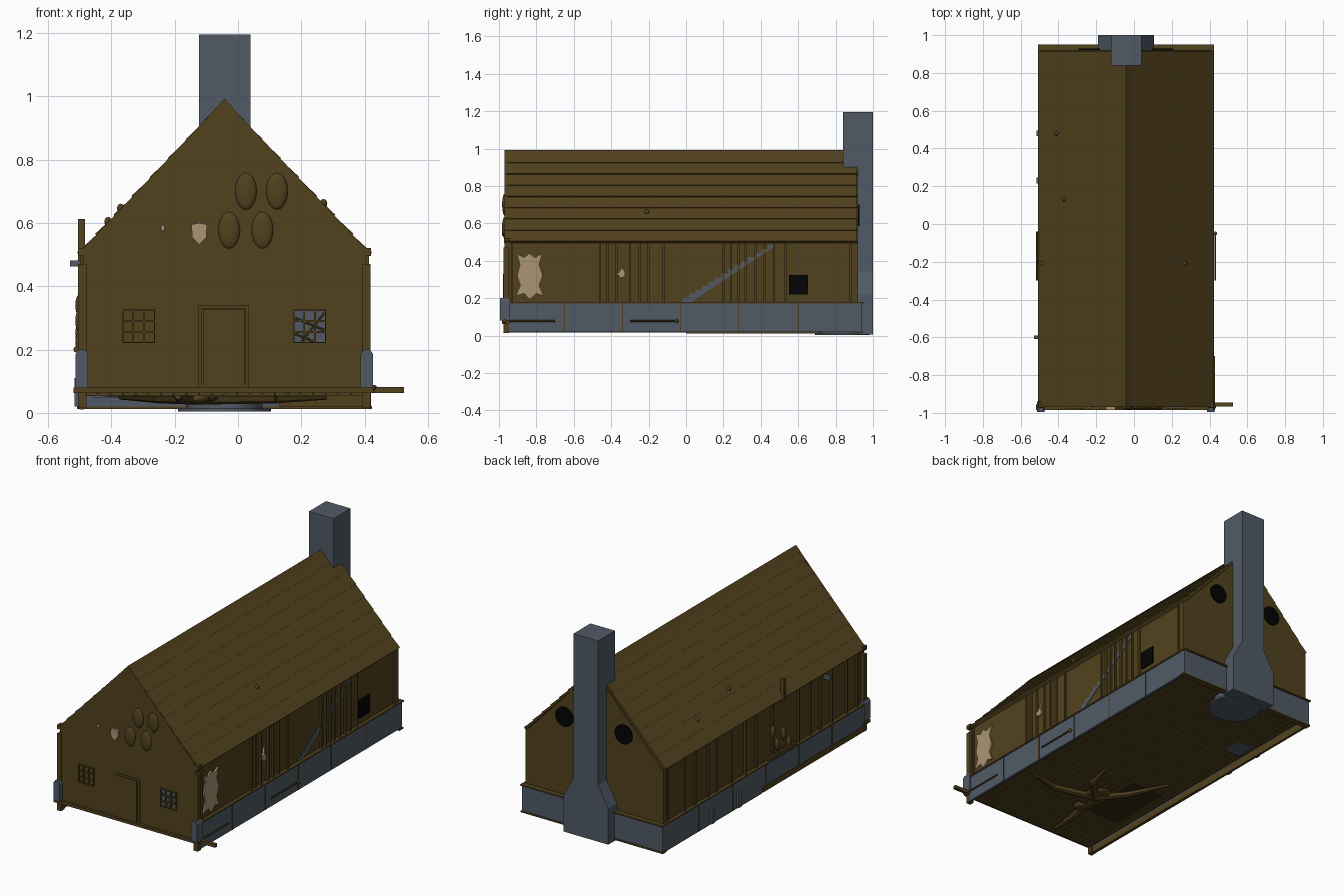
import bpy, bmesh, math
from mathutils import Vector

old = bpy.data.objects.get("Cube")
if old:
    bpy.data.objects.remove(old, do_unlink=True)


def material(name, rgb):
    m = bpy.data.materials.new(name)
    m.use_nodes = True
    m.diffuse_color = (*rgb, 1)
    m.node_tree.nodes["Principled BSDF"].inputs["Base Color"].default_value = (*rgb, 1)
    return m


WOOD = material("brown wood", (0.083, 0.0535, 0.0125))
SHADE = material("dark floor opening", (0.035, 0.022, 0.005))
STONE = material("blue grey stone", (0.082, 0.102, 0.131))
HIDE = material("pale hide", (0.4, 0.297, 0.175))
BLACK = material("black opening", (0.001, 0.001, 0.001))


def finish(name, bm, mat, smooth=False):
    bmesh.ops.recalc_face_normals(bm, faces=bm.faces)
    me = bpy.data.meshes.new(name)
    bm.to_mesh(me)
    bm.free()
    me.materials.append(mat)
    for p in me.polygons:
        p.use_smooth = smooth
    ob = bpy.data.objects.new(name, me)
    bpy.context.collection.objects.link(ob)
    return ob


def prism(name, pts, axis, a, b, mat):
    """Extrude a 2D outline along x or y, from a to b."""
    bm = bmesh.new()
    place = (lambda p, t: (t, p[0], p[1])) if axis == "x" else (lambda p, t: (p[0], t, p[1]))
    f = bm.faces.new([bm.verts.new(place(p, a)) for p in pts])
    g = bmesh.ops.extrude_face_region(bm, geom=[f])
    shift = Vector(place((0, 0), b - a))
    bmesh.ops.translate(bm, vec=shift, verts=[v for v in g["geom"] if isinstance(v, bmesh.types.BMVert)])
    return finish(name, bm, mat)


def box(name, x0, x1, y0, y1, z0, z1, mat=WOOD):
    return prism(name, [(x0, z0), (x1, z0), (x1, z1), (x0, z1)], "y", y0, y1, mat)


def ball(name, loc, size, mat=WOOD):
    bm = bmesh.new()
    bmesh.ops.create_uvsphere(bm, u_segments=16, v_segments=10, radius=1)
    bmesh.ops.scale(bm, vec=size, verts=bm.verts)
    bmesh.ops.translate(bm, vec=loc, verts=bm.verts)
    return finish(name, bm, mat, True)


def rod(name, p, q, r0, r1, mat=WOOD, sides=8):
    p, q = Vector(p), Vector(q)
    bm = bmesh.new()
    bmesh.ops.create_cone(bm, cap_ends=True, segments=sides, radius1=r0, radius2=r1, depth=(q - p).length)
    turn = (q - p).to_track_quat("Z", "Y").to_matrix()
    bmesh.ops.rotate(bm, matrix=turn, verts=bm.verts)
    bmesh.ops.translate(bm, vec=(p + q) / 2, verts=bm.verts)
    return finish(name, bm, mat)


MID = -0.043          # ridge line in x
FRONT, BACK = -0.97, 0.92
HALF = 0.445          # half width of the timber walls

# Timber house body and raised front gable
prism("house_body", [(MID - HALF, 0.06), (MID + HALF, 0.06), (MID + HALF, 0.495),
                     (MID, 0.97), (MID - HALF, 0.495)], "y", FRONT + 0.01, BACK, WOOD)
prism("front_gable", [(MID - HALF, 0.08), (MID + HALF, 0.08), (MID + HALF, 0.52),
                      (MID, 0.99), (MID - HALF, 0.52)], "y", FRONT, FRONT + 0.012, WOOD)

# Lapped roof courses on both slopes
COURSES = 8
for side, label in ((1, "left"), (-1, "right")):
    eave, top = Vector((0.46, 0.5)), Vector((0, 0.98))
    run = top - eave
    n = Vector((run.y, -run.x)).normalized()
    for i in range(COURSES):
        a = eave + run * (i / COURSES)
        b = eave + run * ((i + 1) / COURSES)
        outline = [a - n * 0.008, a + n * 0.008, b + n * 0.003, b - n * 0.008]
        prism(f"roof_course_{label}_{i}", [(MID + side * p.x, p.y) for p in outline],
              "y", FRONT + 0.005, BACK - 0.005, WOOD)
prism("ridge_cap", [(MID - 0.03, 0.96), (MID, 0.992), (MID + 0.03, 0.96)], "y", FRONT, 0.9, WOOD)

# Stone foundation, panel joints, wooden caps, corner posts and wall battens
battens = {1: (-0.93, -0.46, -0.42, -0.37, -0.3, -0.25, -0.2, -0.12, 0.2, 0.24, 0.28,
               0.32, 0.37, 0.42, 0.47, 0.53, 0.88),
           -1: (-0.9, -0.8, -0.66, -0.55, -0.46, -0.35, -0.1, 0.05, 0.15, 0.28, 0.42, 0.5, 0.62, 0.72, 0.88)}
for side, label in ((1, "left"), (-1, "right")):
    def slab(name, d0, d1, y0, y1, z0, z1, mat=WOOD):
        x0, x1 = sorted((MID + side * d0, MID + side * d1))
        return box(f"{name}_{label}", x0, x1, y0, y1, z0, z1, mat)

    slab("foundation", 0.445, 0.46, FRONT, 0.94, 0.02, 0.172, STONE)
    slab("foundation_cap", 0.44, 0.466, FRONT, 0.945, 0.172, 0.18)
    slab("front_corner_post", 0.435, 0.462, FRONT - 0.005, FRONT + 0.025, 0.015, 0.47)
    slab("back_corner_post", 0.435, 0.453, BACK - 0.03, BACK, 0.18, 0.5)
    slab("eave_block", 0.435, 0.463, FRONT - 0.002, FRONT + 0.03, 0.495, 0.52)
    for y in (-0.65, -0.34, -0.03, 0.28, 0.6):
        slab("foundation_joint", 0.455, 0.463, y - 0.003, y + 0.003, 0.02, 0.172)
    for y in battens[side]:
        slab("wall_batten", 0.44, 0.456, y - 0.006, y + 0.006, 0.18, 0.495)
    c = MID + side * 0.45
    prism(f"corner_stone_{label}", [(c - 0.02, 0.08), (c + 0.02, 0.08), (c + 0.02, 0.185), (c + 0.01, 0.2),
                                    (c - 0.01, 0.2), (c - 0.02, 0.185)], "y", -0.995, FRONT + 0.03, STONE)
    # Round openings in the back gable
    x = MID + side * 0.195
    rod(f"round_opening_{label}", (x, BACK - 0.01, 0.643), (x, BACK + 0.008, 0.643), 0.057, 0.057, BLACK, 24)
box("foundation_back", MID - 0.45, MID + 0.45, BACK - 0.01, 0.94, 0.02, 0.172, STONE)
box("back_cap", MID - 0.466, MID + 0.466, BACK - 0.01, 0.95, 0.172, 0.18)
box("back_sill", MID - 0.466, MID + 0.466, BACK - 0.01, 0.945, 0.013, 0.022)
box("back_inner_board", 0.13, 0.41, BACK - 0.02, BACK, 0.02, 0.062)

# Front sill with projecting pole
box("front_sill", -0.52, 0.428, -0.985, -0.955, 0.063, 0.08)
box("front_pole", 0.42, 0.525, -0.965, -0.945, 0.063, 0.082)

# Chimney: broad foot, sloping shoulders, tall shaft, round hearth base
L, R = -0.123, 0.039
prism("chimney_stack", [(-0.19, 0.005), (0.105, 0.005), (0.105, 0.22), (R, 0.34), (R, 0.9),
                        (L, 0.9), (L, 0.34), (-0.19, 0.22)], "y", BACK - 0.005, 1.0, STONE)
box("chimney_shaft", L, R, 0.84, 1.0, 0.6, 1.195, STONE)
rod("hearth_base", (MID, 0.835, 0.004), (MID, 0.835, 0.014), 0.145, 0.145, STONE, 32)
rod("hearth_core", (MID, 0.835, 0.01), (MID, 0.835, 0.058), 0.12, 0.12, STONE, 32)


# Raised rectangular surround on the front wall
def surround(name, x0, x1, z0, z1, w, y):
    for tag, args in (("side_a", (x0, x0 + w, z0, z1)), ("side_b", (x1 - w, x1, z0, z1)),
                      ("top", (x0, x1, z1 - w, z1)), ("bottom", (x0, x1, z0, z0 + w))):
        box(f"{name}_{tag}", args[0], args[1], y, FRONT + 0.002, args[2], args[3])


# Door and the two barred windows
surround("door_frame", -0.125, 0.035, 0.08, 0.34, 0.011, FRONT - 0.005)
box("door_panel", -0.111, 0.021, FRONT - 0.009, FRONT, 0.085, 0.328)
for name, x0, pane in (("window_right", -0.365, WOOD), ("window_left", 0.175, STONE)):
    x1, z0, z1 = x0 + 0.103, 0.22, 0.326
    box(f"{name}_pane", x0, x1, FRONT - 0.001, FRONT, z0, z1, pane)
    surround(f"{name}_frame", x0, x1, z0, z1, 0.004, FRONT - 0.009)
    for k in (1, 2):
        x, z = x0 + k * 0.0343, z0 + k * 0.0353
        box(f"{name}_upright", x - 0.003, x + 0.003, FRONT - 0.009, FRONT, z0, z1)
        box(f"{name}_crossbar", x0, x1, FRONT - 0.008, FRONT, z - 0.003, z + 0.003)
# Leaning slats behind the left window bars
for xa, za, xb, zb in ((0.18, 0.3, 0.272, 0.262), (0.2, 0.225, 0.272, 0.315), (0.18, 0.25, 0.24, 0.225)):
    rod("window_slat", (xa, FRONT, za), (xb, FRONT, zb), 0.004, 0.004)

# Oval shields and skulls on the gable
for i, (x, z) in enumerate(((0.025, 0.7), (0.123, 0.7), (-0.028, 0.577), (0.077, 0.577))):
    ball(f"shield_{i}", (x, FRONT, z), (0.034, 0.013, 0.058))
prism("skull", [(-0.147, 0.595), (-0.145, 0.555), (-0.122, 0.532), (-0.1, 0.555), (-0.098, 0.595),
                (-0.122, 0.6)], "y", FRONT - 0.015, FRONT, HIDE)
ball("small_skull", (-0.237, FRONT, 0.582), (0.007, 0.01, 0.011), HIDE)

# Left wall: stretched hide, small trophy, window, stone stair and bars
W = MID + HALF
prism("stretched_hide", [(-0.905, 0.437), (-0.865, 0.418), (-0.838, 0.44), (-0.81, 0.418), (-0.768, 0.437),
                         (-0.785, 0.38), (-0.766, 0.32), (-0.785, 0.27), (-0.762, 0.212), (-0.8, 0.225),
                         (-0.836, 0.192), (-0.865, 0.225), (-0.91, 0.212), (-0.886, 0.27), (-0.903, 0.32),
                         (-0.888, 0.38)], "x", W, W + 0.009, HIDE)
prism("small_trophy", [(-0.366, 0.33), (-0.352, 0.308), (-0.325, 0.315), (-0.328, 0.345), (-0.338, 0.355),
                       (-0.34, 0.39), (-0.347, 0.355)], "x", W, W + 0.012, HIDE)
box("side_window", W, W + 0.009, 0.55, 0.652, 0.22, 0.325, BLACK)
STEPS = 14
stair = [(0.03, 0.18), (-0.02, 0.18)]
for i in range(STEPS):
    y, z = -0.02 + i * 0.035, 0.18 + (i + 1) * 0.0218
    stair += [(y, z), (y + 0.035, z)]
stair.append((0.47, 0.475))
prism("stone_stair", stair, "x", W, W + 0.003, STONE)
for i, (x, y0, y1) in enumerate(((0.424, -0.97, -0.7), (0.43, -0.3, -0.05))):
    rod(f"side_bar_{i}", (x, y0, 0.078), (x, y1, 0.078), 0.005, 0.005)
    ball(f"side_bar_knob_{i}", (x, (y0, y1)[i], 0.078), (0.01, 0.01, 0.01))

# Right wall: pole, hanging goods and stones
box("pole_right", -0.505, -0.483, -0.215, -0.195, 0.48, 0.612)
rod("rail_right", (-0.51, -0.3, 0.2), (-0.51, -0.04, 0.2), 0.01, 0.01)
for y, z in ((-0.1, 0.34), (-0.14, 0.25), (-0.2, 0.29), (-0.25, 0.22)):
    ball("hanging_bundle", (-0.5, y, z), (0.014, 0.014, 0.035))
box("stone_peg", -0.53, -0.48, -0.61, -0.59, 0.462, 0.482, STONE)
for y in (0.48, 0.23):
    box("foundation_buttress", -0.517, -0.49, y - 0.015, y + 0.015, 0.02, 0.11, STONE)

# Knobs on the roof
for x, y in ((0.27, -0.21), (-0.37, 0.13), (-0.41, 0.48)):
    ball("roof_knob", (x, y, 0.985 - abs(x - MID) * 1.05 + 0.004), (0.012, 0.012, 0.015))

# Floor planks, underside sills and spread pelt over a dark opening
for i in range(22):
    x = MID - 0.44 + i * 0.04
    box("floor_plank", x + 0.002, x + 0.038, FRONT + 0.005, BACK, 0.054, 0.064)
box("floor_opening", -0.42, -0.2, -0.65, -0.25, 0.052, 0.056, SHADE)
box("underside_log", -0.505, -0.486, -0.96, 0.0, 0.016, 0.05)
box("underside_sill", -0.5, -0.486, 0.0, BACK, 0.011, 0.055)
box("underside_slab", -0.46, -0.36, 0.38, 0.5, 0.048, 0.06, STONE)
ball("pelt_body", (-0.13, -0.5, 0.05), (0.075, 0.11, 0.018))
ball("pelt_head", (-0.13, -0.62, 0.046), (0.04, 0.05, 0.018))
for (kx, ky), (x, y) in (((-0.02, -0.38), (0.02, -0.22)), ((0.12, -0.56), (0.28, -0.53)),
                         ((-0.25, -0.36), (-0.37, -0.13)), ((-0.18, -0.75), (-0.19, -0.92))):
    rod("pelt_thigh", (-0.13, -0.5, 0.052), (kx, ky, 0.052), 0.026, 0.022)
    rod("pelt_paw", (kx, ky, 0.052), (x, y, 0.052), 0.022, 0.01)
